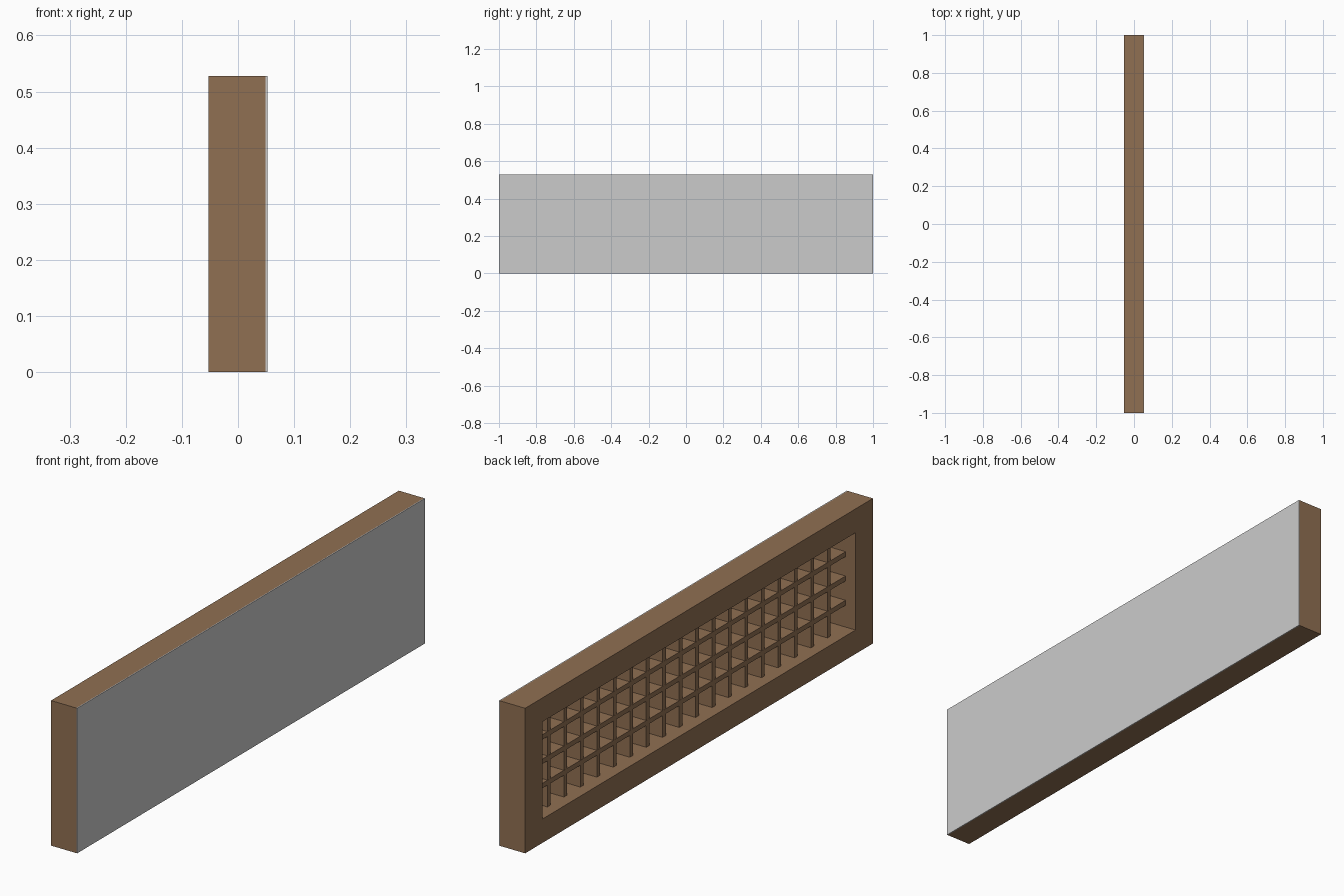
import bpy

if "Cube" in bpy.data.objects:
    bpy.data.objects.remove(bpy.data.objects["Cube"])

H = 0.528                      # panel height
XB, XF = -0.0525, 0.049        # wooden frame depth range
XS = 0.0525                    # outer face of the paper sheet
OY, OZ0, OZ1 = 0.90, 0.087, 0.441   # opening limits
XL = -0.012                    # recessed face of the lattice
T = 0.018                      # lattice bar thickness


def material(name, rgb):
    m = bpy.data.materials.new(name)
    m.diffuse_color = (*rgb, 1.0)
    m.use_nodes = True
    m.node_tree.nodes["Principled BSDF"].inputs["Base Color"].default_value = m.diffuse_color
    return m


wood = material("brown wood", (0.28, 0.16, 0.085))
paper = material("pale grey paper", (0.60, 0.60, 0.60))


def box(name, lo, hi, mat):
    x0, y0, z0 = lo
    x1, y1, z1 = hi
    verts = [(x, y, z) for x in (x0, x1) for y in (y0, y1) for z in (z0, z1)]
    faces = [(0, 1, 3, 2), (4, 6, 7, 5), (0, 4, 5, 1),
             (2, 3, 7, 6), (0, 2, 6, 4), (1, 5, 7, 3)]
    me = bpy.data.meshes.new(name)
    me.from_pydata(verts, [], faces)
    me.materials.append(mat)
    ob = bpy.data.objects.new(name, me)
    bpy.context.collection.objects.link(ob)
    return ob


# Outer frame: one ring extruded through the panel depth
ring = []
for x in (XB, XF):
    ring += [(x, -1, 0), (x, 1, 0), (x, 1, H), (x, -1, H)]
    ring += [(x, -OY, OZ0), (x, OY, OZ0), (x, OY, OZ1), (x, -OY, OZ1)]
faces = []
for i in range(4):
    j = (i + 1) % 4
    faces += [(i, i + 4, j + 4, j),                  # back
              (i + 8, j + 8, j + 12, i + 12),        # front
              (i, j, j + 8, i + 8),                  # outer side
              (i + 4, i + 12, j + 12, j + 4)]        # inner side
me = bpy.data.meshes.new("outer_frame")
me.from_pydata(ring, [], faces)
me.materials.append(wood)
bpy.context.collection.objects.link(bpy.data.objects.new("outer_frame", me))

# Paper sheet covering the whole front
box("paper_sheet", (XF, -1, 0), (XS, 1, H), paper)

# Upright lattice bars
for i in range(1, 19):
    y = -OY + 2 * OY * i / 19
    box(f"upright_bar_{i}", (XL, y - T / 2, OZ0), (XF, y + T / 2, OZ1), wood)

# Crosswise lattice bars
for i in range(1, 4):
    z = OZ0 + (OZ1 - OZ0) * i / 4
    box(f"cross_bar_{i}", (XL - 0.0005, -OY, z - T / 2), (XF, OY, z + T / 2), wood)
